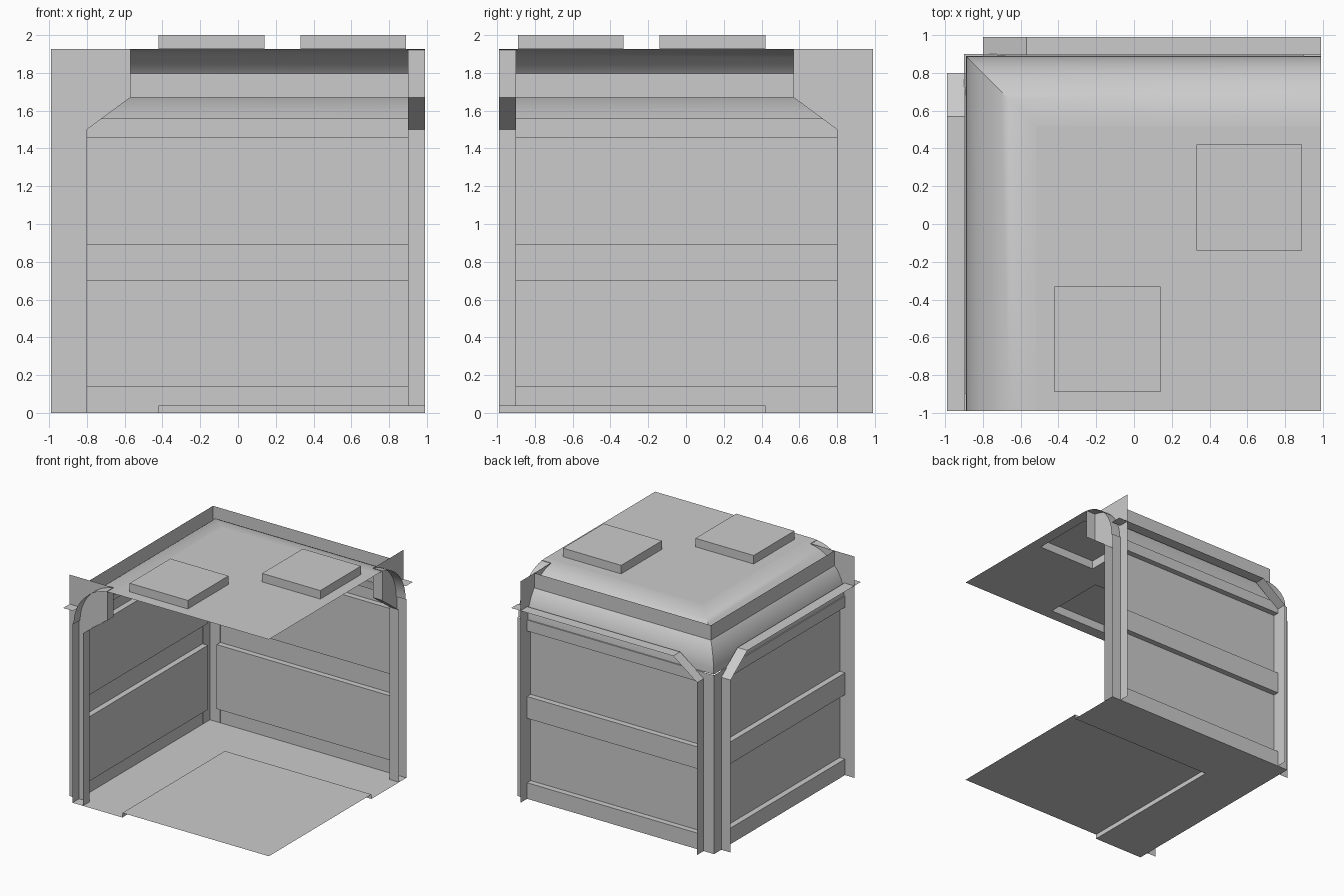
import bpy, math

if "Cube" in bpy.data.objects:
    bpy.data.objects.remove(bpy.data.objects["Cube"])

E = 0.99      # outer limit of the module
TOP = 1.926   # roof height


def mesh(name, verts, faces, smooth=False):
    me = bpy.data.meshes.new(name)
    me.from_pydata(verts, [], faces)
    me.update()
    ob = bpy.data.objects.new(name, me)
    bpy.context.collection.objects.link(ob)
    if smooth:
        bpy.context.view_layer.objects.active = ob
        ob.select_set(True)
        bpy.ops.object.shade_smooth_by_angle(angle=math.radians(35))
        ob.select_set(False)
    return ob


def both(name, verts, faces):
    """Build on the back wall and mirror across the diagonal to the left wall."""
    mesh("back_" + name, verts, faces)
    mesh("left_" + name, [(-y, -x, z) for x, y, z in verts], [f[::-1] for f in faces])


def corner_sweep(name, profile, end=E, smooth=False):
    """Sweep (offset, z) points along the back and left sides with a mitred corner."""
    verts, faces = [], []
    for d, z in profile:
        verts += [(end, d, z), (-d, d, z), (-d, -end, z)]
    for i in range(len(profile) - 1):
        for j in range(2):
            a = i * 3 + j
            faces.append((a, a + 1, a + 4, a + 3))
    return mesh(name, verts, faces, smooth)


def strip(points, axis, a, b):
    """Extrude an open profile along x (points are y,z) or y (points are x,z)."""
    verts = []
    for p, z in points:
        verts += [(a, p, z), (b, p, z)] if axis == "x" else [(p, a, z), (p, b, z)]
    n = len(points)
    return verts, [(2 * i, 2 * i + 1, 2 * i + 3, 2 * i + 2) for i in range(n - 1)]


# floor: low border on the wall sides, raised square walkway
corner_sweep("floor_border", [(0.9, 0), (0.42, 0), (0.42, 0.04)])
mesh("floor_walkway", [(-0.42, -E, 0.04), (E, -E, 0.04), (E, 0.42, 0.04), (-0.42, 0.42, 0.04)],
     [(0, 1, 2, 3)])

# curved vault between walls and roof
R = 0.37
vault = [(0.52 + R * math.cos(a), TOP - R + R * math.sin(a))
         for a in [math.pi / 2 * i / 12 for i in range(13)]]
corner_sweep("vault", vault, smooth=True)

# upright rim standing through the vault
corner_sweep("vault_rim", [(0.8, 1.67), (0.8, TOP)], end=0.9)

# flat roof with two openings
boxes = [(0.33, 0.89, -0.14, 0.42), (-0.42, 0.14, -0.89, -0.33)]
xs = sorted({-0.52, E} | {v for b in boxes for v in b[:2]})
ys = sorted({-E, 0.52} | {v for b in boxes for v in b[2:]})
rv = [(x, y, TOP) for y in ys for x in xs]
rf = []
for j in range(len(ys) - 1):
    for i in range(len(xs) - 1):
        cx, cy = (xs[i] + xs[i + 1]) / 2, (ys[j] + ys[j + 1]) / 2
        if not any(b[0] < cx < b[1] and b[2] < cy < b[3] for b in boxes):
            a = j * len(xs) + i
            rf.append((a, a + 1, a + 1 + len(xs), a + len(xs)))
mesh("roof", rv, rf)

# raised light boxes over the openings, open underneath
for n, (x0, x1, y0, y1) in enumerate(boxes):
    v = [(x, y, z) for z in (TOP, 2.0) for x, y in ((x0, y0), (x1, y0), (x1, y1), (x0, y1))]
    f = [(i, (i + 1) % 4, (i + 1) % 4 + 4, i + 4) for i in range(4)] + [(4, 5, 6, 7)]
    mesh("roof_box_%d" % (n + 1), v, f)

# corner post
Z = TOP - R
mesh("corner_post", [(x, y, z) for z in (0, Z) for x, y in ((-0.8, 0.9), (-0.9, 0.9), (-0.9, 0.8))],
     [(0, 1, 4, 3), (1, 2, 5, 4)])

# wall panels: bands at the outer plane, panels pushed inward
B, P = 0.9, 0.85
wall = [(B, 0), (B, 0.14), (P, 0.14), (P, 0.7), (B, 0.7), (B, 0.89), (P, 0.89),
        (P, 1.46), (B, 1.46), (B, Z), (0.89, Z)]
both("wall_panels", *strip(wall, "x", -0.8, 0.9))
for x, side in ((-0.8, "inner"), (0.9, "outer")):
    for k, (z0, z1) in enumerate(((0.14, 0.7), (0.89, 1.46))):
        both("panel_%s_side_%d" % (side, k),
             [(x, P, z0), (x, B, z0), (x, B, z1), (x, P, z1)], [(0, 1, 2, 3)])

# outward flange around the wall opening, with chamfered corner
flange = [(-0.8, 0), (-0.8, 1.5), (-0.57, 1.67), (E, 1.67)]
both("wall_flange", *strip(flange, "y", 0.895, E))

# end rib with bracket at the top: stepped front and flat side plate
rib = [(0.8, 0), (0.8, 1.5), (0.57, 1.67), (0.57, TOP)]
both("end_rib", *strip(rib, "x", 0.9, E))
both("end_plate", [(0.9, y, z) for y, z in rib + [(0.8, TOP), (E, TOP), (E, 0)]],
     [(0, 1, 4, 5, 6), (1, 2, 3, 4)])
both("end_strip", [(0.9, 0.9, 0), (E, 0.9, 0), (E, 0.9, Z), (0.9, 0.9, Z)], [(0, 1, 2, 3)])
